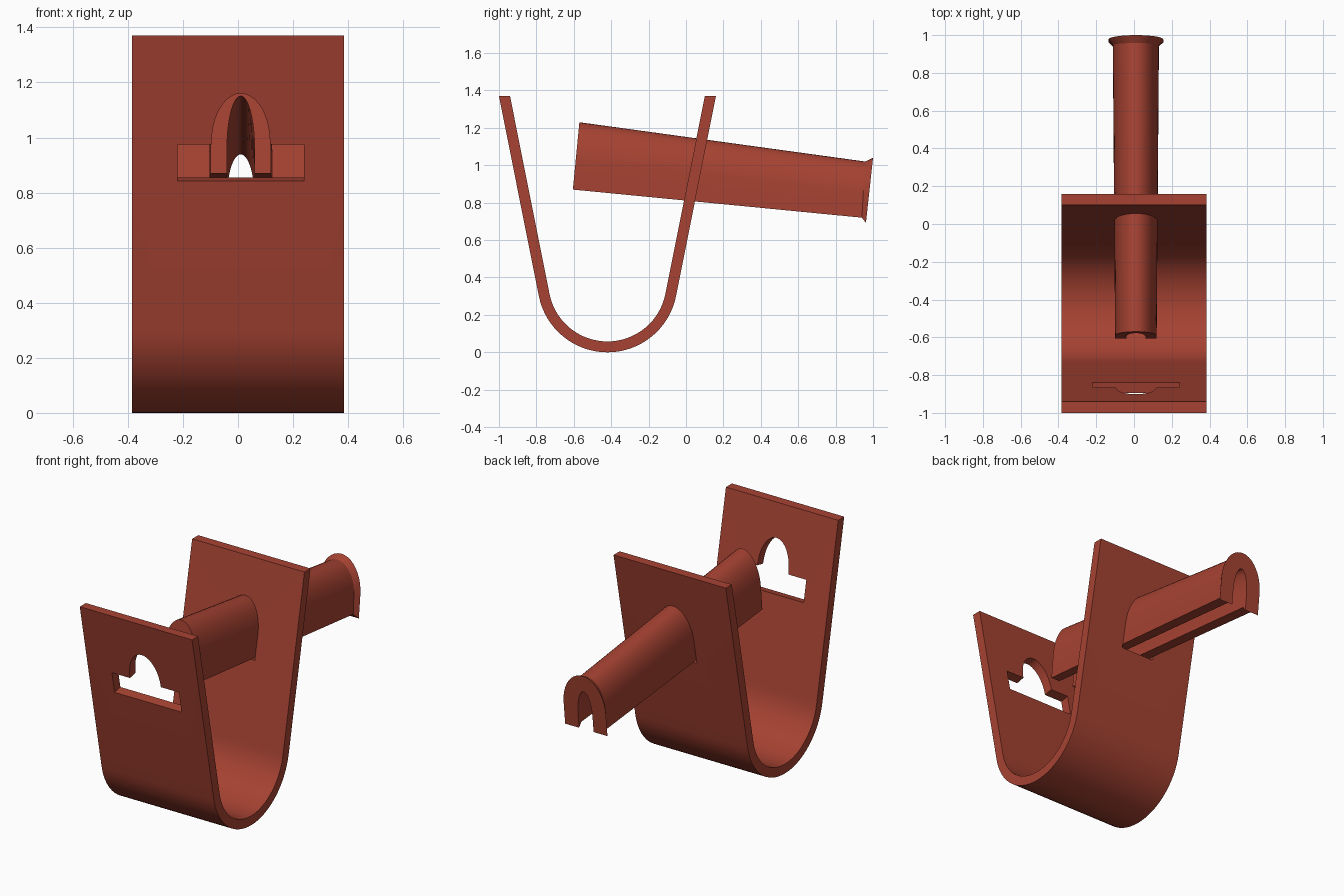
import bpy, bmesh, math
from mathutils import Vector

if "Cube" in bpy.data.objects:
    bpy.data.objects.remove(bpy.data.objects["Cube"])

red = bpy.data.materials.new("brick_red")
red.diffuse_color = (0.38, 0.055, 0.032, 1)
red.use_nodes = True
red.node_tree.nodes["Principled BSDF"].inputs["Base Color"].default_value = red.diffuse_color
CX = 0.01          # centre of bar and holes
SLOPE = 0.2        # outward lean of the strap arms


def make(name, rings, strips_only=False):
    """Loft closed rings; cap with n-gons, or with quads between outer and inner halves."""
    bm = bmesh.new()
    vs = [[bm.verts.new(p) for p in r] for r in rings]
    n = len(vs[0])
    for a, b in zip(vs, vs[1:]):
        for i in range(n):
            j = (i + 1) % n
            bm.faces.new((a[i], a[j], b[j], b[i]))
    for r in (vs[0], vs[-1]):
        if strips_only:
            for i in range(n // 2 - 1):
                bm.faces.new((r[i], r[i + 1], r[n - 2 - i], r[n - 1 - i]))
        else:
            bm.faces.new(r)
    bmesh.ops.recalc_face_normals(bm, faces=bm.faces[:])
    me = bpy.data.meshes.new(name)
    bm.to_mesh(me)
    bm.free()
    me.materials.append(red)
    ob = bpy.data.objects.new(name, me)
    bpy.context.collection.objects.link(ob)
    return ob


def arch(hw, base, spring, top, n=20):
    """Open arch outline: straight legs and a half ellipse."""
    pts = [(-hw, base)]
    for i in range(n + 1):
        a = math.pi * (1 - i / n)
        pts.append((hw * math.cos(a), spring + (top - spring) * math.sin(a)))
    return pts + [(hw, base)]


# U-shaped strap: arc bottom with leaning straight arms
MID, R, T, H = -0.42, 0.374, 0.058, 1.37
lean = math.atan(SLOPE)


def u_line(r, top_half):
    pts = [(MID + top_half, H)]
    for i in range(33):
        a = -lean - (math.pi - 2 * lean) * i / 32
        pts.append((MID + r * math.cos(a), R + r * math.sin(a)))
    return pts + [(MID - top_half, H)]


profile = u_line(R, 0.58) + u_line(R - T, 0.58 - T / math.cos(lean))[::-1]
strap = make("u_strap", [[(x, y, z) for y, z in profile] for x in (-0.385, 0.385)])


def cut_arm(outline, side):
    """Cut an outline through one arm, square to its surface (side -1 front, 1 back)."""
    rings = []
    for d in (-0.12, 0.18):
        rings.append([(CX + x, MID + side * (0.58 - SLOPE * (H - z) - d), z + d * SLOPE)
                      for x, z in outline])
    cutter = make("hole_cutter", rings)
    cutter.hide_render = True
    m = strap.modifiers.new("hole", 'BOOLEAN')
    m.operation, m.solver, m.object = 'DIFFERENCE', 'EXACT', cutter
    bpy.context.view_layer.objects.active = strap
    bpy.ops.object.modifier_apply(modifier=m.name)
    bpy.data.objects.remove(cutter)


# Front keyhole: wide slot below an arch
cut_arm([(-0.23, 0.843), (-0.23, 0.975)] + arch(0.106, 0.975, 0.98, 1.16)
        + [(0.23, 0.975), (0.23, 0.843)], -1)
# Back hole that the channel bar passes through
cut_arm([(-0.115, 0.785), (-0.115, 0.84)] + arch(0.085, 0.84, 0.94, 1.10)
        + [(0.115, 0.84), (0.115, 0.785)], 1)

# Arched channel bar, tapering to a flared back end
stations = [  # bottom (y, z), top (y, z), half width, inner apex
    ((-0.605, 0.87), (-0.57, 1.23), 0.110, 0.78),
    ((0.94, 0.72), (0.958, 1.02), 0.122, 0.74),
    ((0.962, 0.692), (1.0, 1.04), 0.145, 0.71),
]
rings = []
for (by, bz), (ty, tz), hw, apex in stations:
    section = arch(hw, 0, 0.40, 1) + arch(0.05, 0, 0.25, apex)[::-1]
    rings.append([(CX + x, by + (ty - by) * t, bz + (tz - bz) * t) for x, t in section])
bar = make("channel_bar", rings, True)

# Smooth curved faces, keep edges crisp
for ob in (strap, bar):
    bpy.ops.object.select_all(action='DESELECT')
    ob.select_set(True)
    bpy.context.view_layer.objects.active = ob
    bpy.ops.object.shade_smooth_by_angle(angle=math.radians(30))
